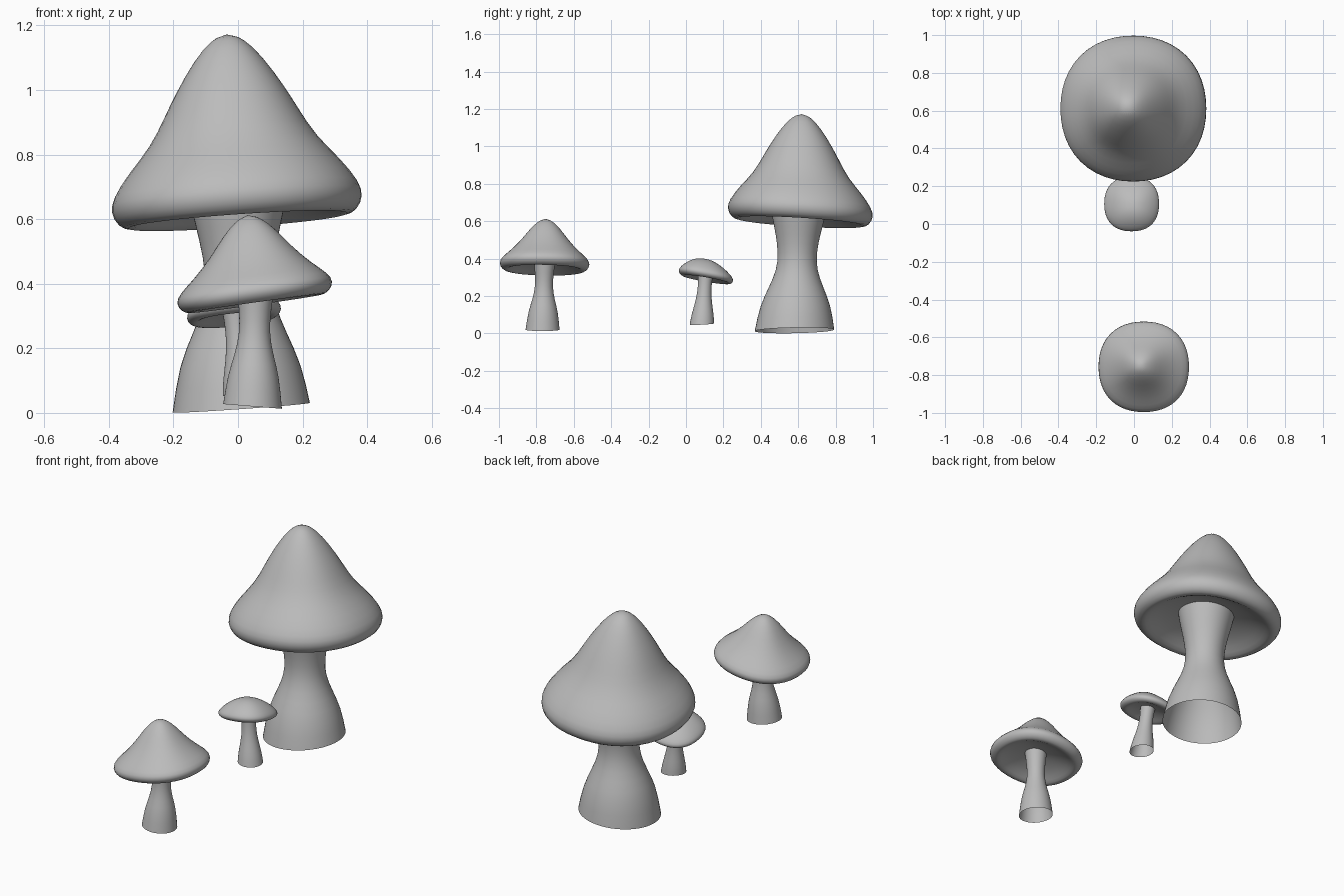
import bpy
import bmesh
import math

cube = bpy.data.objects.get("Cube")
if cube:
    bpy.data.objects.remove(cube, do_unlink=True)

SEGMENTS = 24

grey = bpy.data.materials.new("plain grey")
grey.use_nodes = True
grey.diffuse_color = (0.5, 0.5, 0.5, 1)
grey.node_tree.nodes["Principled BSDF"].inputs["Base Color"].default_value = (0.5, 0.5, 0.5, 1)


def squircle(angle, power):
    """Unit direction on a slightly squared circle."""
    c, s = math.cos(angle), math.sin(angle)
    k = (abs(c) ** power + abs(s) ** power) ** (-1 / power)
    return c * k, s * k


def loft(name, profile, low, high, slope, power=2.0, tilt_all=True):
    """Loft (radius, z) rings whose centre drifts from low to high.
    A zero radius closes the surface with a point."""
    bm = bmesh.new()
    z_min = min(z for r, z in profile)
    z_max = max(z for r, z in profile)
    rings = []
    for index, (r, z) in enumerate(profile):
        t = (z - z_min) / (z_max - z_min)
        cx = low[0] + (high[0] - low[0]) * t
        cy = low[1] + (high[1] - low[1]) * t
        sx, sy = slope if tilt_all or index == 0 else (0, 0)
        if r == 0:
            rings.append([bm.verts.new((cx, cy, z))])
            continue
        ring = []
        for i in range(SEGMENTS):
            ux, uy = squircle(2 * math.pi * i / SEGMENTS, power)
            dx, dy = r * ux, r * uy
            ring.append(bm.verts.new((cx + dx, cy + dy, z + sx * dx + sy * dy)))
        rings.append(ring)
    for a, b in zip(rings, rings[1:]):
        for i in range(SEGMENTS):
            j = (i + 1) % SEGMENTS
            if len(a) == 1:
                bm.faces.new((a[0], b[i], b[j]))
            elif len(b) == 1:
                bm.faces.new((a[i], a[j], b[0]))
            else:
                bm.faces.new((a[i], a[j], b[j], b[i]))
    bmesh.ops.recalc_face_normals(bm, faces=bm.faces)
    for face in bm.faces:
        face.smooth = True
    mesh = bpy.data.meshes.new(name)
    bm.to_mesh(mesh)
    bm.free()
    mesh.materials.append(grey)
    obj = bpy.data.objects.new(name, mesh)
    bpy.context.collection.objects.link(obj)
    subsurf = obj.modifiers.new("Smooth", "SUBSURF")
    subsurf.levels = subsurf.render_levels = 1
    return obj


# Large mushroom: tall bell cap with a rolled lip, open flared stem
loft("large_cap",
     [(0, 1.175), (0.05, 1.157), (0.105, 1.1), (0.17, 1.0), (0.208, 0.93),
      (0.258, 0.84), (0.33, 0.765), (0.385, 0.69), (0.394, 0.645), (0.375, 0.605),
      (0.34, 0.59), (0.31, 0.605), (0.24, 0.65), (0.1, 0.68), (0, 0.685)],
     (0.0, 0.61), (-0.035, 0.62), (0.07, -0.06), 2.2)
loft("large_stem",
     [(0.215, 0.016), (0.192, 0.15), (0.145, 0.25), (0.108, 0.34), (0.103, 0.43),
      (0.12, 0.53), (0.143, 0.62), (0.155, 0.69)],
     (0.01, 0.58), (-0.002, 0.605), (0.07, 0.02), tilt_all=False)

# Medium mushroom at the front
loft("medium_cap",
     [(0, 0.615), (0.04, 0.598), (0.08, 0.56), (0.125, 0.5), (0.182, 0.44),
      (0.232, 0.4), (0.246, 0.372), (0.23, 0.345), (0.205, 0.335), (0.185, 0.345),
      (0.14, 0.37), (0.05, 0.39), (0, 0.392)],
     (0.055, -0.757), (0.03, -0.75), (0.14, -0.02), 2.3)
loft("medium_stem",
     [(0.092, 0.02), (0.08, 0.12), (0.06, 0.18), (0.046, 0.25),
      (0.05, 0.32), (0.06, 0.4)],
     (0.045, -0.767), (0.055, -0.755), (-0.08, 0), tilt_all=False)

# Small mushroom beside the large one
loft("small_cap",
     [(0, 0.4), (0.04, 0.395), (0.08, 0.378), (0.118, 0.35), (0.142, 0.325),
      (0.149, 0.307), (0.138, 0.291), (0.12, 0.286), (0.105, 0.293),
      (0.07, 0.308), (0.02, 0.317), (0, 0.318)],
     (-0.013, 0.108), (-0.01, 0.1), (0.1, -0.17), 2.4)
loft("small_stem",
     [(0.066, 0.05), (0.06, 0.1), (0.046, 0.16), (0.037, 0.22),
      (0.037, 0.28), (0.042, 0.33)],
     (0.018, 0.085), (-0.01, 0.106), (-0.05, 0.05), tilt_all=False)
